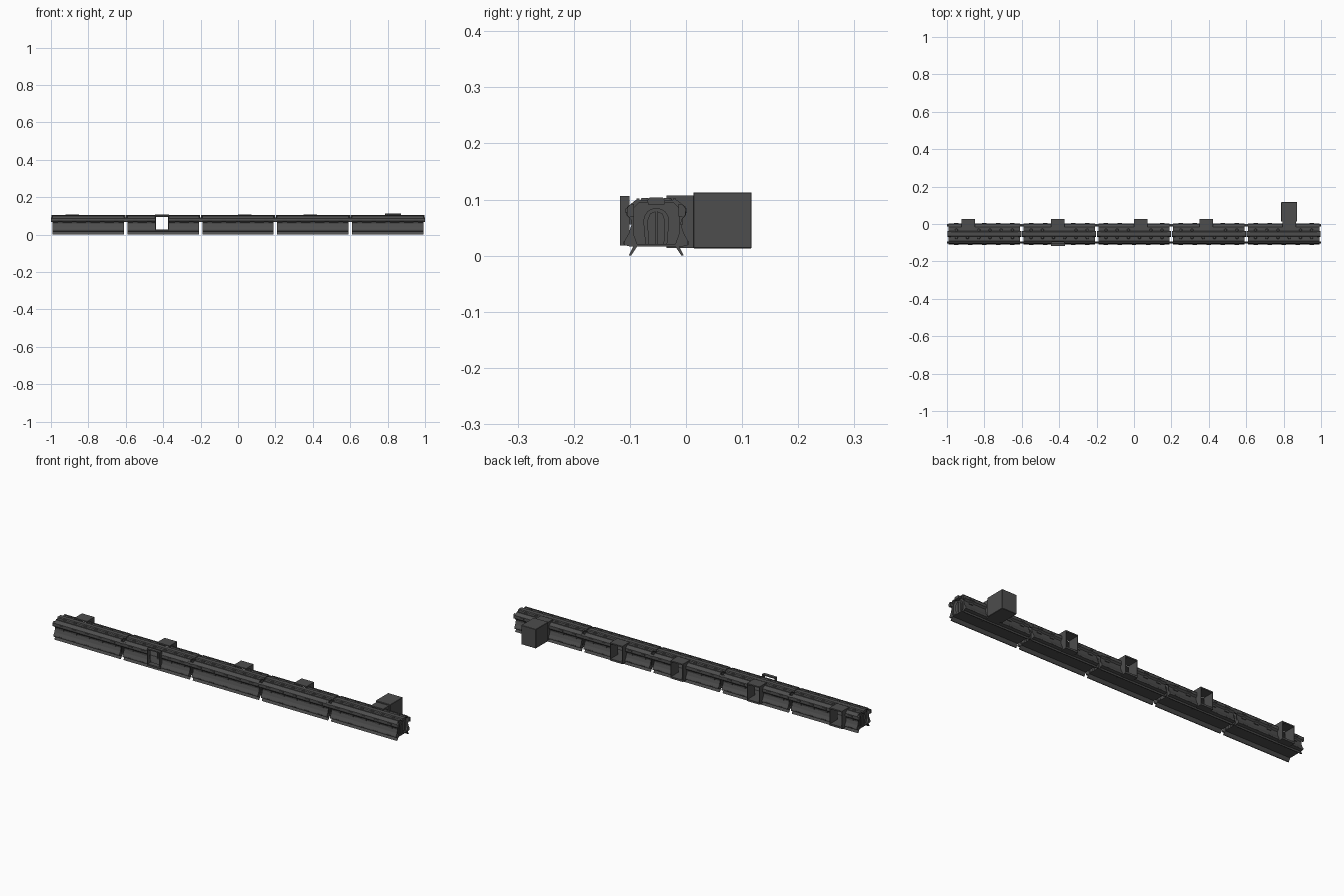
import bpy, bmesh, math
from mathutils import Vector

if "Cube" in bpy.data.objects:
    bpy.data.objects.remove(bpy.data.objects["Cube"])

C = -0.053          # centre line of the train in y
HALF = 0.191        # half length of a car hull
CARS = [-0.8, -0.4, 0.0, 0.4, 0.8]
DOORS = [-0.885, -0.407, 0.036, 0.386, 0.829]

grey = bpy.data.materials.new("dark_grey")
grey.diffuse_color = (0.075, 0.075, 0.075, 1)
grey.use_nodes = True
grey.node_tree.nodes["Principled BSDF"].inputs["Base Color"].default_value = grey.diffuse_color


def add_prism(bm, prof, x0, x1):
    """Extrude a closed (y, z) profile along x."""
    a = [bm.verts.new((x0, C + y, z)) for y, z in prof]
    b = [bm.verts.new((x1, C + y, z)) for y, z in prof]
    n = len(prof)
    bm.faces.new(a)
    bm.faces.new(b[::-1])
    for i in range(n):
        j = (i + 1) % n
        bm.faces.new((a[j], a[i], b[i], b[j]))


def add_box(bm, x, y, z):
    """Axis-aligned box from (min, max) ranges in world space."""
    r = bmesh.ops.create_cube(bm, size=1)
    for v in r["verts"]:
        v.co = Vector([lo + (c + 0.5) * (hi - lo) for c, (lo, hi) in zip(v.co, (x, y, z))])


def finish(bm, name):
    bmesh.ops.recalc_face_normals(bm, faces=bm.faces)
    me = bpy.data.meshes.new(name)
    bm.to_mesh(me)
    bm.free()
    ob = bpy.data.objects.new(name, me)
    bpy.context.collection.objects.link(ob)
    me.materials.append(grey)
    return ob


def mirrored(half):
    return half + [(-y, z) for y, z in reversed(half)]


def cut(ob, bm):
    """Subtract one cutter mesh and remove it afterwards."""
    cutter = finish(bm, "cutter")
    cutter.hide_render = True
    m = ob.modifiers.new("cut", 'BOOLEAN')
    m.operation, m.solver, m.object = 'DIFFERENCE', 'EXACT', cutter
    bpy.context.view_layer.objects.active = ob
    bpy.ops.object.modifier_apply(modifier=m.name)
    bpy.data.objects.remove(cutter)


HULL = mirrored([(0.037, 0.099), (0.052, 0.087), (0.053, 0.072), (0.045, 0.064), (0.044, 0.056),
                 (0.049, 0.040), (0.057, 0.026), (0.057, 0.019), (0.045, 0.016)])
CAVITY = mirrored([(0.030, 0.095), (0.041, 0.084), (0.041, 0.040), (0.034, 0.021)])
FOOT = [(0.033, 0.018), (0.040, 0.018), (0.049, 0.0), (0.045, 0.0)]
ARCH = [(0.023 * math.cos(t), 0.062 + 0.023 * math.sin(t))
        for t in [math.pi * i / 8 for i in range(9)]] + [(-0.019, 0.016), (0.019, 0.016)]


def rect(y0, y1, z0, z1):
    return [(y0, z0), (y1, z0), (y1, z1), (y0, z1)]


for i, (cx, dx) in enumerate(zip(CARS, DOORS)):
    tag = "_%d" % (i + 1)
    # hull with hollow cabin, recessed ends and door openings
    bm = bmesh.new()
    add_prism(bm, HULL, cx - HALF, cx + HALF)
    hull = finish(bm, "car_hull" + tag)
    bm = bmesh.new()
    add_prism(bm, CAVITY, cx - HALF + 0.02, cx + HALF - 0.02)
    cut(hull, bm)
    for s in (-1, 1):
        bm = bmesh.new()
        e = sorted((cx + s * (HALF - 0.010), cx + s * (HALF + 0.01)))
        add_prism(bm, CAVITY, *e)
        cut(hull, bm)
    bm = bmesh.new()
    add_box(bm, (dx - 0.034, dx + 0.034), (-0.035, 0.04), (0.021, 0.12))
    cut(hull, bm)
    if i == 1:
        bm = bmesh.new()
        add_box(bm, (dx - 0.034, dx + 0.034), (-0.2, -0.07), (0.025, 0.0945))
        cut(hull, bm)

    # splayed skids under the car
    bm = bmesh.new()
    for s in (-1, 1):
        add_prism(bm, [(s * y, z) for y, z in FOOT], cx - HALF, cx + HALF)
    finish(bm, "skids" + tag)

    # roof cap, roof rails and pairs of round roof vents
    bm = bmesh.new()
    ends = [(cx - HALF + 0.002, dx - 0.036), (dx + 0.036, cx + HALF - 0.002)]
    add_prism(bm, mirrored([(0.011, 0.1035), (0.016, 0.098)]), cx - HALF, cx + HALF)
    for x0, x1 in ends:
        add_prism(bm, rect(0.030, 0.035, 0.098, 0.1015), x0, x1)
    add_prism(bm, rect(-0.035, -0.030, 0.098, 0.1015), cx - HALF, cx + HALF)
    finish(bm, "roof_rails" + tag)
    bm = bmesh.new()
    for k in range(6):
        vx = cx + (k - 2.5) * 0.06
        for s in (-1, 1):
            if s > 0 and abs(vx - dx) < 0.05:
                continue
            r = bmesh.ops.create_cone(bm, cap_ends=True, segments=10, radius1=0.009,
                                      radius2=0.006, depth=0.005)
            bmesh.ops.translate(bm, verts=r["verts"], vec=(vx, C + s * 0.02, 0.1005))
    finish(bm, "roof_vents" + tag)

    # small clamps in the side groove and on the lower skirt
    bm = bmesh.new()
    for k in range(5):
        vx = cx + (k - 2) * 0.075
        for s in (-1, 1):
            if abs(vx - dx) < 0.05 and (s > 0 or i == 1):
                continue
            for y0, y1, z0, z1 in ((0.04, 0.048, 0.056, 0.066), (0.05, 0.0545, 0.076, 0.084),
                                   (0.05, 0.0585, 0.020, 0.025)):
                y = sorted((C + s * y0, C + s * y1))
                add_box(bm, (vx - 0.012, vx + 0.012), y, (z0, z1))
    finish(bm, "side_clamps" + tag)

    # end doors: arch frame, two leaves, and couplers that meet the next car
    bm = bmesh.new()
    for s in (-1, 1):
        def span(a, b):
            return sorted((cx + s * (HALF + a), cx + s * (HALF + b)))
        add_prism(bm, ARCH, *span(-0.012, -0.006))
        for t in (-1, 1):
            leaf = [(t * y, z) for y, z in ((0.0015, 0.02), (0.014, 0.02), (0.016, 0.062),
                                            (0.011, 0.075), (0.0015, 0.079))]
            add_prism(bm, leaf, *span(-0.007, -0.003))
            # side couplers beside the upper hull
            clip = [(t * y, z) for y, z in ((0.040, 0.070), (0.049, 0.068), (0.052, 0.073),
                                            (0.052, 0.085), (0.046, 0.092), (0.040, 0.092))]
            add_prism(bm, clip, *span(-0.012, 0.009))
        add_prism(bm, mirrored([(0.012, 0.1035), (0.016, 0.098), (0.014, 0.090)]),
                  *span(-0.012, 0.007))
    finish(bm, "end_doors_and_couplers" + tag)

    # hollow boarding tunnel on the back side
    bm = bmesh.new()
    y = (-0.035, 0.0145 if i == 4 else 0.026)
    xa, xb, za, zb, w = dx - 0.036, dx + 0.036, 0.014, 0.107, 0.0035
    add_box(bm, (xa, xa + w), y, (za, zb))
    add_box(bm, (xb - w, xb), y, (za, zb))
    add_box(bm, (xa + w, xb - w), y, (za, za + w + 0.006))
    add_box(bm, (xa + w, xb - w), y, (zb - w - 0.003, zb))
    finish(bm, "boarding_tunnel" + tag)

# door frame on the front of the second car
bm = bmesh.new()
dx, y = DOORS[1], (-0.118, -0.101)
add_box(bm, (dx - 0.037, dx - 0.033), y, (0.018, 0.106))
add_box(bm, (dx + 0.033, dx + 0.037), y, (0.018, 0.106))
add_box(bm, (dx - 0.033, dx + 0.033), y, (0.018, 0.026))
add_box(bm, (dx - 0.033, dx + 0.033), y, (0.100, 0.106))
finish(bm, "front_door_frame")

# large cargo box behind the last car
bm = bmesh.new()
add_box(bm, (0.787, 0.872), (0.013, 0.117), (0.013, 0.113))
bmesh.ops.bevel(bm, geom=bm.edges[:], offset=0.0015, segments=1, affect='EDGES')
finish(bm, "cargo_box")
